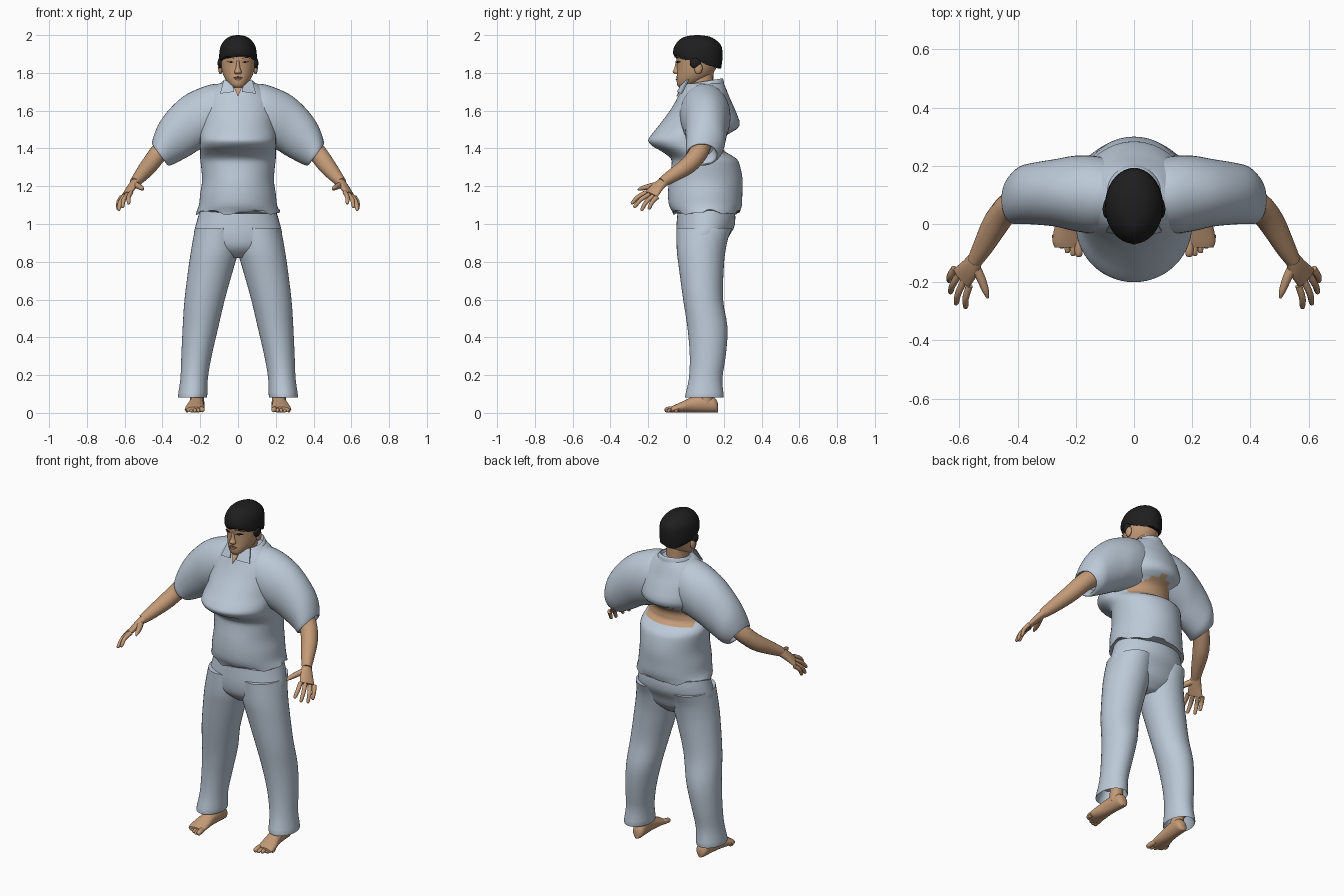
import bpy, bmesh, math
from mathutils import Vector as V


def material(name, rgb):
    m = bpy.data.materials.new(name)
    m.diffuse_color = (*rgb, 1)
    return m


CLOTH = material("pale_blue_cloth", (.50, .585, .68))
SKIN = material("skin", (.55, .325, .185))
HAIR = material("black_hair", (.013, .013, .014))
DARK = material("dark_eye", (.03, .018, .014))
LIP = material("lip", (.33, .15, .10))


def finish(name, bm, mats, angle=50):
    bmesh.ops.recalc_face_normals(bm, faces=bm.faces)
    me = bpy.data.meshes.new(name)
    bm.to_mesh(me)
    bm.free()
    ob = bpy.data.objects.new(name, me)
    bpy.context.collection.objects.link(ob)
    for m in mats:
        me.materials.append(m)
    bpy.ops.object.select_all(action='DESELECT')
    ob.select_set(True)
    bpy.context.view_layer.objects.active = ob
    bpy.ops.object.shade_smooth_by_angle(angle=math.radians(angle))
    return ob


def spline(p, i, t):
    """Smooth value between p[i] and p[i+1]."""
    a, b, c, d = p[max(i - 1, 0)], p[i], p[i + 1], p[min(i + 2, len(p) - 1)]
    return .5 * (2 * b + (c - a) * t + (2 * a - 5 * b + 4 * c - d) * t * t
                 + (3 * b - a - 3 * c + d) * t ** 3)


def loft(name, secs, mats, n=40, steps=3, wave=0, rule=None, angle=50):
    """Skin elliptical sections (centre, axis a, axis b); wave makes the first rim ragged."""
    cols = [[V(s[k]) for s in secs] for k in range(3)]
    rows = [[spline(c, i, j / steps) for c in cols]
            for i in range(len(secs) - 1) for j in range(steps)]
    rows.append([c[-1] for c in cols])
    bm = bmesh.new()
    rings = []
    for r, (c, a, b) in enumerate(rows):
        ring = []
        for k in range(n):
            t = 2 * math.pi * k / n
            p = c + a * math.cos(t) + b * math.sin(t)
            if r == 0:
                p.z += wave * (math.sin(5 * t + 1) + .6 * math.sin(11 * t))
            ring.append(bm.verts.new(p))
        rings.append(ring)
    for r0, r1 in zip(rings, rings[1:]):
        for k in range(n):
            bm.faces.new((r0[k], r0[k - 1], r1[k - 1], r1[k]))
    bm.faces.new(rings[0])
    bm.faces.new(rings[-1])
    bm.normal_update()
    if rule:
        for f in bm.faces:
            f.material_index = rule(f.calc_center_median())
    return finish(name, bm, mats, angle)


def level(z, x0, x1, y0, y1, slant=0):
    """Horizontal section from its x and y limits; slant lowers the back."""
    return (((x0 + x1) / 2, (y0 + y1) / 2, z), ((x1 - x0) / 2, 0, 0),
            (0, (y1 - y0) / 2, -slant))


def tube(name, pts, radii, mat, n=12, steps=3):
    pts = [V(p) for p in pts]
    secs = []
    for i, p in enumerate(pts):
        d = (pts[min(i + 1, len(pts) - 1)] - pts[max(i - 1, 0)]).normalized()
        a = d.cross(V((0.31, 0.2, 1)) if abs(d.z) < .9 else V((0, 1, 0))).normalized()
        secs.append((p, a * radii[i], d.cross(a) * radii[i]))
    return loft(name, secs, [mat], n, steps)


def plate(name, pts, mat):
    """Thin flat piece following the given outline."""
    bm = bmesh.new()
    f = bm.faces.new([bm.verts.new(p) for p in pts])
    ext = bmesh.ops.extrude_face_region(bm, geom=[f])
    bmesh.ops.translate(bm, vec=(0, .006, 0),
                        verts=[e for e in ext["geom"] if isinstance(e, bmesh.types.BMVert)])
    return finish(name, bm, [mat], 30)


def ball(name, c, r, mat):
    bm = bmesh.new()
    bmesh.ops.create_uvsphere(bm, u_segments=16, v_segments=10, radius=1)
    for v in bm.verts:
        v.co = V(c) + V([v.co[i] * r[i] for i in range(3)])
    return finish(name, bm, [mat], 80)


# Shirt body, with the bare strip across the lower back
def back_strip(c):
    return int(c.y > .12 and abs(c.x) < .16 and 1.375 < c.z < 1.505 - .45 * abs(c.x))


shirt = [(1.062, .222, -.07, .285), (1.10, .207, -.09, .296), (1.16, .2, -.095, .298),
         (1.23, .19, -.09, .30), (1.30, .195, -.078, .288), (1.345, .2, -.08, .268),
         (1.385, .2, -.13, .205), (1.41, .2, -.175, .195), (1.44, .2, -.2, .195),
         (1.47, .2, -.185, .215), (1.52, .2, -.145, .284), (1.60, .2, -.085, .262),
         (1.66, .19, -.05, .235), (1.71, .15, -.025, .215), (1.745, .10, 0, .2)]
loft("shirt_body", [level(z, -r, r, f, b) for z, r, f, b in shirt],
     [CLOTH, SKIN], n=56, wave=.01, rule=back_strip)

# Collar, neck opening and lapels
loft("collar", [level(1.715, -.11, .11, -.008, .205), level(1.745, -.092, .092, .005, .2, -.01),
                level(1.755, -.08, .08, .015, .195, -.014), level(1.752, -.072, .072, .022, .188, -.012),
                level(1.71, -.06, .06, .035, .17)], [CLOTH], steps=2)
plate("neck_opening", [(-.03, -.014, 1.745), (.03, -.014, 1.745), (0, -.052, 1.675)], SKIN)

# Head, neck, nose and hair
head = [(1.722, .022, -.035, .02), (1.735, .042, -.046, .05), (1.765, .066, -.05, .11),
        (1.80, .082, -.048, .145), (1.85, .092, -.048, .17), (1.90, .092, -.052, .178),
        (1.95, .075, -.03, .15)]
loft("head", [level(z, -r, r, f, b) for z, r, f, b in head], [SKIN])
loft("neck", [level(1.64, -.07, .07, 0, .15), level(1.72, -.06, .06, .01, .145),
              level(1.80, -.06, .06, .01, .145)], [SKIN], n=24)
loft("nose", [level(1.865, -.007, .007, -.054, -.03), level(1.825, -.012, .012, -.062, -.03),
              level(1.805, -.02, .02, -.071, -.03), level(1.793, -.014, .014, -.058, -.03)],
     [SKIN], n=14)
loft("hair", [level(1.857, -.097, .097, -.062, .186, .032), level(1.885, -.1, .1, -.068, .192, .018),
              level(1.935, -.094, .094, -.064, .19), level(1.97, -.074, .074, -.04, .163),
              level(1.992, -.045, .045, -.005, .125), level(2.0, -.008, .008, .05, .07)],
     [HAIR], n=48, wave=.005)
plate("upper_lip", [(-.026, -.047, 1.774), (0, -.056, 1.781), (.026, -.047, 1.774)], LIP)
plate("lower_lip", [(-.022, -.048, 1.771), (.022, -.048, 1.771), (.01, -.055, 1.763),
                    (-.01, -.055, 1.763)], LIP)

# Hips of the trousers
hips = [(1.11, .19, -.04, .255), (1.0, .222, -.05, .26), (.93, .234, -.05, .225),
        (.87, .2, -.035, .2), (.82, .08, .02, .15)]
loft("trouser_hips", [level(z, -r, r, f, b) for z, r, f, b in hips], [CLOTH])

# Section tables for the paired parts
sleeve = [(.02, 1.735, .02, 1.44, .11, .1), (.12, 1.742, .12, 1.42, .132, .1),
          (.20, 1.72, .20, 1.395, .13, .105), (.29, 1.675, .25, 1.365, .116, .107),
          (.37, 1.60, .305, 1.335, .107, .105), (.425, 1.52, .345, 1.315, .1, .1),
          (.455, 1.435, .37, 1.31, .085, .085), (.445, 1.425, .375, 1.325, .073, .085),
          (.40, 1.46, .33, 1.36, .06, .085)]
leg = [(.98, 0, .226, -.05, .245), (.92, -.005, .238, -.05, .222), (.85, 0, .25, -.048, .208),
       (.77, .022, .262, -.038, .2), (.6, .07, .283, -.015, .196), (.45, .105, .293, .008, .22),
       (.3, .14, .30, .02, .21), (.18, .16, .305, .015, .192), (.088, .163, .318, -.005, .2),
       (.095, .172, .308, .005, .19), (.15, .18, .29, .03, .175)]
foot = [(.17, .212, .014, .045), (.155, .212, .033, .075), (.11, .215, .037, .095),
        (.04, .22, .04, .085), (-.02, .226, .049, .058), (-.06, .23, .05, .04),
        (-.08, .231, .042, .03)]
knuckles = [(.566, -.212, 1.167), (.585, -.195, 1.157), (.603, -.175, 1.148), (.617, -.153, 1.142)]
tips = [(.580, -.290, 1.107), (.613, -.277, 1.088), (.633, -.238, 1.072), (.637, -.198, 1.078)]

for s, side in ((1, "left"), (-1, "right")):
    def fl(p):
        return V((s * p[0], p[1], p[2]))

    # Sleeve with a hollow cuff, and lapel
    loft(f"{side}_sleeve", [(fl(((xt + xb) / 2, cy, (zt + zb) / 2)),
                             fl(((xt - xb) / 2, 0, (zt - zb) / 2)), (0, ry, 0))
                            for xt, zt, xb, zb, ry, cy in sleeve], [CLOTH])
    plate(f"{side}_lapel", [fl(p) for p in ((.032, -.02, 1.75), (.075, .01, 1.765),
                                            (.095, -.028, 1.69), (.02, -.049, 1.70))], CLOTH)

    # Arm, palm, fingers and thumb
    tube(f"{side}_arm", [fl(p) for p in ((.34, .09, 1.45), (.42, .065, 1.375), (.47, .01, 1.31),
                                         (.52, -.08, 1.25), (.548, -.128, 1.22))],
         (.054, .05, .046, .035, .026), SKIN, 24)
    palm = []
    for c, w, h in (((.538, -.11, 1.23), .025, .022), ((.562, -.15, 1.197), .036, .02),
                    ((.592, -.185, 1.154), .043, .014)):
        a = fl((.58, .72, -.3)).normalized()
        palm.append((fl(c), a * w, a.cross(fl((.5, -.65, -.6))).normalized() * h))
    loft(f"{side}_palm", palm, [SKIN], n=20)
    for i, (k, t) in enumerate(zip(knuckles, tips)):
        k, t = V(k), V(t)
        mid = k.lerp(t, .5) + V((.006, -.004, .006))
        tube(f"{side}_finger_{i + 1}", [fl(k), fl(mid), fl(k.lerp(t, .92)), fl(t)],
             (.0125, .0115, .009, .003), SKIN, 10)
    tube(f"{side}_thumb", [fl(p) for p in ((.55, -.14, 1.21), (.527, -.185, 1.2),
                                           (.51, -.23, 1.19), (.502, -.255, 1.182))],
         (.018, .016, .012, .004), SKIN, 10)

    # Trouser leg with a hollow hem
    loft(f"{side}_trouser_leg", [level(z, s * a, s * b, f, k) for z, a, b, f, k in leg], [CLOTH])

    # Ankle, foot and toes
    tube(f"{side}_ankle", [(s * .225, .115, .25), (s * .22, .112, .13), (s * .216, .105, .05)],
         (.045, .036, .038), SKIN, 20)
    loft(f"{side}_foot", [((s * x, y, h / 2 + .002), (s * r, 0, 0), (0, 0, h / 2))
                          for y, x, r, h in foot], [SKIN], n=24)
    for i in range(5):
        x, y = .19 + .0195 * i, -.113 + .007 * i * i / 2.2
        r = .0145 if i == 0 else .0105
        tube(f"{side}_toe_{i + 1}", [(s * (x + .006), -.045, .022), (s * x, y + .02, r + .004),
                                     (s * x, y + .004, r), (s * x, y, r)],
             (r, r, r * .8, r * .3), SKIN, 10)

    # Ear, sideburn, eye and brow
    ball(f"{side}_ear", (s * .093, .065, 1.825), (.012, .022, .032), SKIN)
    ball(f"{side}_sideburn", (s * .094, .05, 1.852), (.014, .03, .028), HAIR)
    plate(f"{side}_eye", [fl(p) for p in ((.02, -.052, 1.856), (.036, -.049, 1.863),
                                          (.058, -.036, 1.859), (.038, -.048, 1.852))], DARK)
    plate(f"{side}_brow", [fl(p) for p in ((.016, -.054, 1.876), (.04, -.049, 1.884),
                                           (.066, -.031, 1.877), (.04, -.049, 1.879))], DARK)
